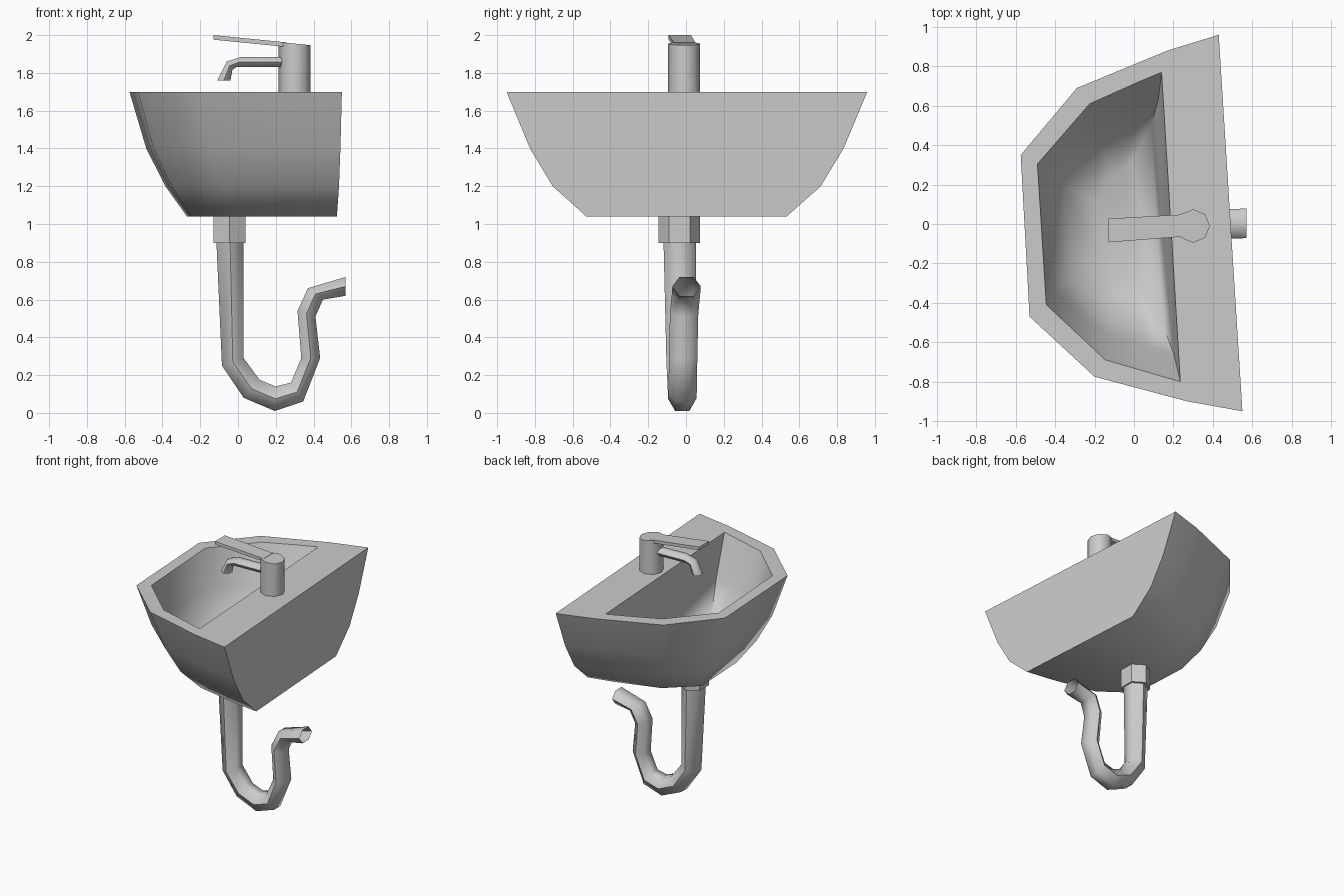
import bpy, bmesh, math

cube = bpy.data.objects.get("Cube")
if cube:
    bpy.data.objects.remove(cube, do_unlink=True)

grey = bpy.data.materials.new("ceramic_grey")
grey.use_nodes = True
colour = (0.6, 0.6, 0.6, 1)
grey.diffuse_color = colour
grey.node_tree.nodes["Principled BSDF"].inputs["Base Color"].default_value = colour


def loft(name, rings, cap_start=True, cap_end=True, angle=60):
    """Skin a list of equal-length rings into one object."""
    bm = bmesh.new()
    loops = [[bm.verts.new(p) for p in ring] for ring in rings]
    n = len(rings[0])
    for a, b in zip(loops, loops[1:]):
        for i in range(n):
            j = (i + 1) % n
            bm.faces.new((a[i], a[j], b[j], b[i]))
    if cap_start:
        bm.faces.new(loops[0][::-1])
    if cap_end:
        bm.faces.new(loops[-1])
    bmesh.ops.recalc_face_normals(bm, faces=bm.faces)
    mesh = bpy.data.meshes.new(name)
    bm.to_mesh(mesh)
    bm.free()
    mesh.materials.append(grey)
    obj = bpy.data.objects.new(name, mesh)
    bpy.context.collection.objects.link(obj)
    bpy.ops.object.select_all(action="DESELECT")
    obj.select_set(True)
    bpy.context.view_layer.objects.active = obj
    bpy.ops.object.shade_smooth_by_angle(angle=math.radians(angle))
    return obj


def shrink(outline, back, z, along, depth, shift=0):
    """Scale an outline along and away from its slanted back line."""
    ring = []
    for x, y in outline:
        d = back - SLANT * y - x
        ring.append((back - SLANT * y * along - d * depth - shift, y * along, z))
    return ring


def hex_tube(name, sections, half, cap_end):
    """Six-sided tube; sections hold outer x z, inner x z, centre y, width."""
    rings = []
    for ox, oz, ix, iz, y, w in sections:
        cx, cz = (ox + ix) / 2, (oz + iz) / 2
        h = half * w
        rings.append([(cx, y - h, cz), (ox, y - h / 2, oz), (ox, y + h / 2, oz),
                      (cx, y + h, cz), (ix, y + h / 2, iz), (ix, y - h / 2, iz)])
    return loft(name, rings, True, cap_end)


# Basin: outer shell, flat rim and hollow bowl in one skin
SLANT = 0.062
outer = [(0.43, 0.96), (0.17, 0.88), (-0.29, 0.69), (-0.575, 0.35),
         (-0.53, -0.47), (-0.20, -0.775), (0.27, -0.90), (0.55, -0.95)]
inner = [(0.14, 0.77), (0.02, 0.72), (-0.225, 0.61), (-0.49, 0.305),
         (-0.445, -0.41), (-0.145, -0.69), (0.08, -0.755), (0.235, -0.80)]
shell = [(1.04, 0.555, 0.717), (1.2, 0.743, 0.823), (1.4, 0.869, 0.917), (1.7, 1, 1)]
bowl = [(1.7, 1, 1, 0), (1.42, 0.82, 0.9, 0.025),
        (1.2, 0.65, 0.7, 0.07), (1.13, 0.4, 0.3, 0.18)]
loft("basin", [shrink(outer, 0.49, *s) for s in shell]
     + [shrink(inner, 0.187, *b) for b in bowl])

# Drain collar under the basin
collar = [(-0.045 + 0.098 * math.cos(a), -0.035 + 0.11 * math.sin(a))
          for a in [math.radians(30 + 60 * i) for i in range(6)]]
loft("drain_collar", [[(x, y, z) for x, y in collar] for z in (0.9, 1.05)], angle=30)

# Trap pipe with an open outlet
hex_tube("trap_pipe", [
    (-0.115, 0.92, 0.03, 0.92, -0.033, 1.15),
    (-0.085, 0.25, 0.03, 0.29, -0.025, 1.05),
    (0.03, 0.08, 0.115, 0.175, -0.022, 1),
    (0.195, 0.01, 0.2, 0.14, -0.02, 1),
    (0.345, 0.06, 0.28, 0.16, -0.018, 1),
    (0.435, 0.29, 0.335, 0.29, -0.015, 1),
    (0.41, 0.51, 0.315, 0.54, -0.01, 1),
    (0.45, 0.6, 0.37, 0.66, 0, 1),
    (0.57, 0.62, 0.57, 0.72, 0.003, 1)], 0.075, False)

# Tap body with a sloping top
circle = [(0.3 + 0.085 * math.cos(i * math.pi / 4), -0.01 + 0.085 * math.sin(i * math.pi / 4))
          for i in range(8)]
loft("tap_body", [[(x, y, 1.69) for x, y in circle],
                  [(x, y, 1.985 - 0.1 * x) for x, y in circle]], angle=50)

# Spout
hex_tube("tap_spout", [
    (0.25, 1.885, 0.25, 1.83, -0.015, 1),
    (0.02, 1.885, -0.01, 1.83, -0.025, 1),
    (-0.06, 1.86, -0.03, 1.815, -0.028, 1),
    (-0.11, 1.76, -0.04, 1.76, -0.03, 1)], 0.04, True)

# Lever handle
lever = [(-0.13, 2.0, -0.033, 0.06), (0.26, 1.961, -0.007, 0.056)]
loft("tap_lever", [[(x, y - w, z), (x, y + w, z), (x, y + w, z - 0.024), (x, y - w, z - 0.024)]
                   for x, z, y, w in lever], angle=30)
